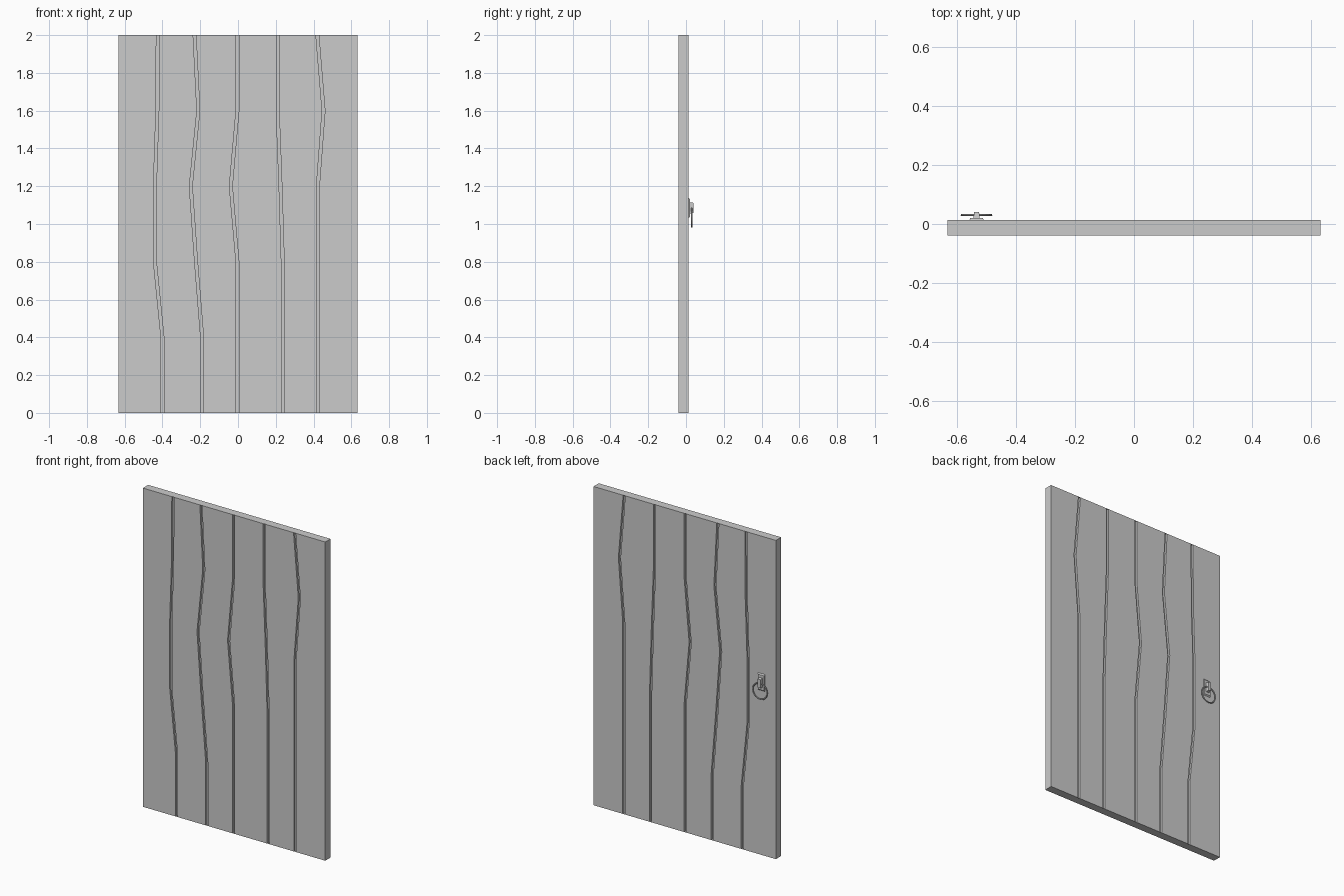
import bpy, bmesh, math

cube = bpy.data.objects.get("Cube")
if cube:
    bpy.data.objects.remove(cube)

# One plain grey for door and handle
grey = bpy.data.materials.new("plain_grey")
grey.use_nodes = True
colour = (0.6, 0.6, 0.6, 1)
grey.diffuse_color = colour
grey.node_tree.nodes["Principled BSDF"].inputs["Base Color"].default_value = colour


def finish(name, bm):
    bmesh.ops.recalc_face_normals(bm, faces=bm.faces)
    mesh = bpy.data.meshes.new(name)
    bm.to_mesh(mesh)
    bm.free()
    mesh.materials.append(grey)
    obj = bpy.data.objects.new(name, mesh)
    bpy.context.collection.objects.link(obj)
    return obj


def bridge(bm, a, b):
    for i in range(len(a)):
        j = (i + 1) % len(a)
        bm.faces.new((a[i], a[j], b[j], b[i]))


def box(name, x, y0, y1, z, w, h, taper=1.0):
    """Block on the back face, its outer end scaled by taper."""
    bm = bmesh.new()
    rings = []
    for y, s in ((y0, 1), (y1, taper)):
        rings.append([bm.verts.new((x + sx * w / 2 * s, y, z + sz * h / 2 * s))
                      for sx, sz in ((-1, -1), (1, -1), (1, 1), (-1, 1))])
        bm.faces.new(rings[-1])
    bridge(bm, *rings)
    return finish(name, bm)


# Door slab: a grooved cross-section lofted up through evenly spaced heights
HALF_W, FRONT, BACK = 0.633, -0.039, 0.013
GROOVE, DEPTH = 0.0075, 0.013
seams = [  # groove centres from bottom to top
    (-0.40, -0.40, -0.44, -0.44, -0.427, -0.425),
    (-0.19, -0.19, -0.222, -0.25, -0.21, -0.23),
    (-0.003, -0.003, -0.003, -0.038, -0.003, -0.003),
    (0.237, 0.237, 0.237, 0.225, 0.21, 0.21),
    (0.423, 0.423, 0.423, 0.423, 0.453, 0.42),
]


def section(row):
    def edge(y, inward):
        pts = [(-HALF_W, y)]
        for seam in seams:
            x = seam[row]
            pts += [(x - GROOVE, y), (x - GROOVE, y + inward),
                    (x + GROOVE, y + inward), (x + GROOVE, y)]
        return pts + [(HALF_W, y)]
    return edge(FRONT, DEPTH) + edge(BACK, -DEPTH)[::-1]


bm = bmesh.new()
rows = [[bm.verts.new((x, y, row * 0.4)) for x, y in section(row)] for row in range(6)]
for low, high in zip(rows, rows[1:]):
    bridge(bm, low, high)
bm.faces.new(rows[0])
bm.faces.new(rows[-1])
bmesh.ops.triangulate(bm, faces=[f for f in bm.faces if len(f.verts) > 4])
finish("plank_door", bm)

# Handle: back plate, knuckle and hanging ring
HX = -0.535
box("handle_plate", HX, BACK - 0.002, 0.02, 1.085, 0.05, 0.11, 0.85)
box("handle_knuckle", HX, 0.018, 0.04, 1.085, 0.02, 0.06, 0.9)

bpy.ops.mesh.primitive_torus_add(
    location=(HX, 0.03, 1.034), rotation=(math.pi / 2, 0, 0),
    major_segments=20, minor_segments=6, major_radius=0.05, minor_radius=0.004)
ring = bpy.context.object
ring.name = "handle_ring"
ring.data.materials.append(grey)
